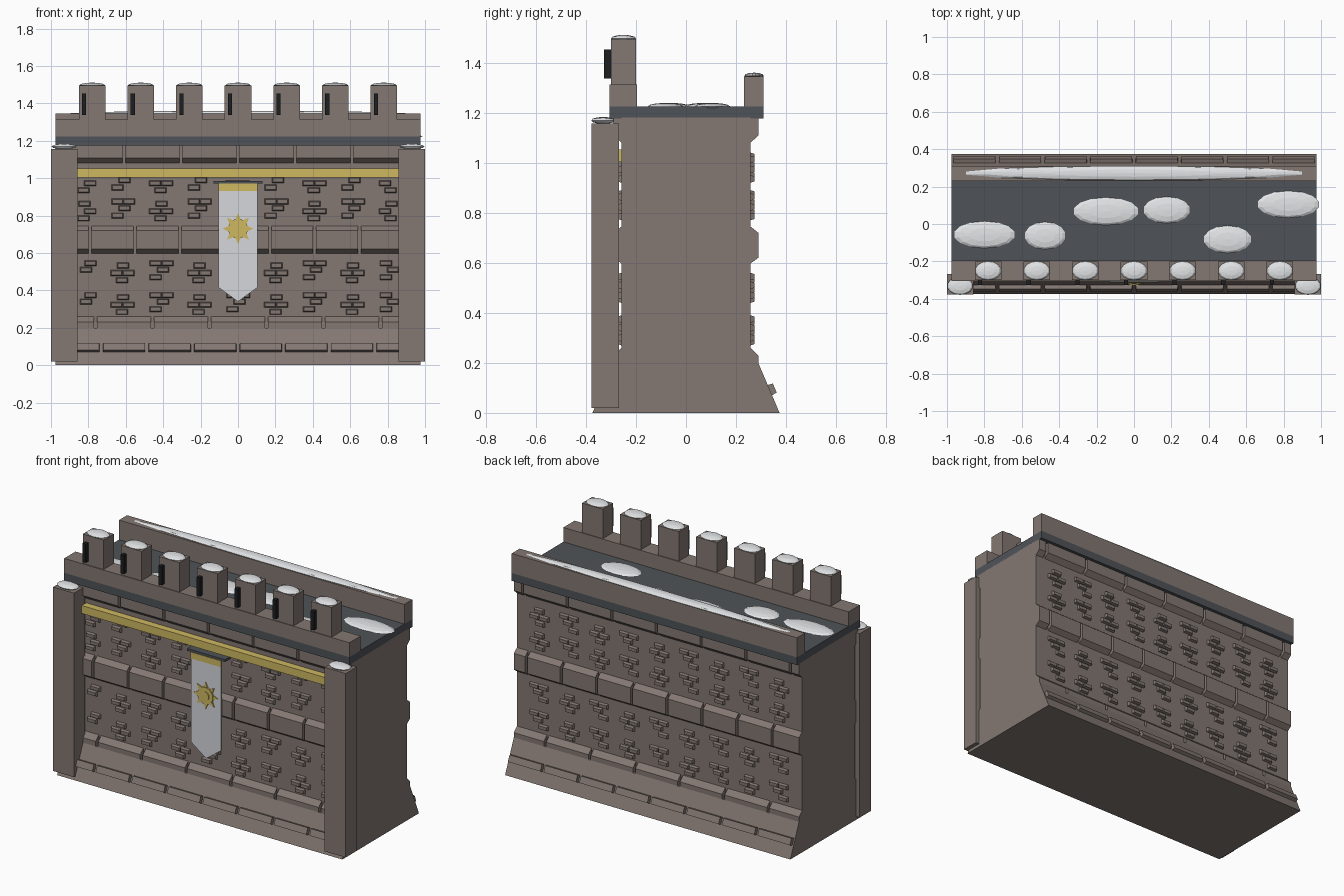
import bpy, bmesh, math
from mathutils import Matrix, Vector

if "Cube" in bpy.data.objects:
    bpy.data.objects.remove(bpy.data.objects["Cube"])


def material(name, rgb):
    m = bpy.data.materials.new(name)
    m.diffuse_color = (*rgb, 1)
    m.use_nodes = True
    m.node_tree.nodes["Principled BSDF"].inputs["Base Color"].default_value = m.diffuse_color
    return m


STONE = material("warm grey stone", (0.228, 0.187, 0.168))
SLATE = material("dark slate", (0.078, 0.086, 0.097))
SNOW = material("snow", (0.80, 0.82, 0.84))
CLOTH = material("pale cloth", (0.66, 0.68, 0.71))
GOLD = material("gold", (0.62, 0.48, 0.12))
BLACK = material("black opening", (0.012, 0.013, 0.015))


def finish(bm, name, mat):
    bmesh.ops.recalc_face_normals(bm, faces=bm.faces)
    me = bpy.data.meshes.new(name)
    bm.to_mesh(me)
    bm.free()
    me.materials.append(mat)
    ob = bpy.data.objects.new(name, me)
    bpy.context.collection.objects.link(ob)
    return ob


def box(bm, x0, x1, y0, y1, z0, z1):
    m = Matrix.Translation(((x0 + x1) / 2, (y0 + y1) / 2, (z0 + z1) / 2))
    bmesh.ops.create_cube(bm, size=1, matrix=m @ Matrix.Diagonal((x1 - x0, y1 - y0, z1 - z0, 1)))


def prism(bm, pts, a, b, axis="x"):
    """Extrude a closed 2D profile (y,z along x, or x,z along y) from a to b."""
    put = (lambda p, t: (t, p[0], p[1])) if axis == "x" else (lambda p, t: (p[0], t, p[1]))
    lo = [bm.verts.new(put(p, a)) for p in pts]
    hi = [bm.verts.new(put(p, b)) for p in pts]
    bm.faces.new(lo)
    bm.faces.new(hi[::-1])
    for i in range(len(pts)):
        j = (i + 1) % len(pts)
        bm.faces.new((lo[i], lo[j], hi[j], hi[i]))


def chamfered_stone(bm, w, d, h, matrix, c=0.007):
    """Block whose outer (+y) face is slightly smaller than its back."""
    r = bmesh.ops.create_cube(bm, size=1)["verts"]
    for v in r:
        k = c if v.co.y > 0 else 0
        v.co = Vector((math.copysign(w / 2 - k, v.co.x), v.co.y * d, math.copysign(h / 2 - k, v.co.z)))
    bmesh.ops.transform(bm, matrix=matrix, verts=r)


def simple_box(name, mat, *dims):
    bm = bmesh.new()
    box(bm, *dims)
    return finish(bm, name, mat)


W = 0.975       # half length of the wall
WALL = 0.258    # half thickness of the wall
FACE = 0.289    # how far the bands stand out

# Sloped base
bm = bmesh.new()
prism(bm, [(-0.374, 0), (0.374, 0), (FACE, 0.2), (-FACE, 0.2)], -W, W)
finish(bm, "sloped_base", STONE)

# Main wall
simple_box("main_wall", STONE, -W, W, -WALL, WALL, 0.19, 1.18)

# Projecting bands made of long blocks with narrow joints
bands = [
    ("lower_band", [(0.2, 0.2), (FACE, 0.2), (FACE, 0.23), (0.255, 0.262), (0.2, 0.262)], 0.305, 0.152),
    ("middle_band", [(0.2, 0.595), (0.255, 0.595), (FACE, 0.62), (FACE, 0.72), (0.255, 0.747), (0.2, 0.747)], 0.24, -0.07),
    ("upper_band", [(0.2, 1.078), (0.255, 1.078), (FACE, 1.108), (FACE, 1.176), (0.2, 1.176)], 0.305, 0.0),
]
for name, prof, step, off in bands:
    bm = bmesh.new()
    seams = [off + step * k for k in range(-5, 6) if abs(off + step * k) < W - 0.05]
    edges = [-W - 0.008] + seams + [W + 0.008]
    for s in (-1, 1):
        for a, b in zip(edges, edges[1:]):
            prism(bm, [(s * y, z) for y, z in prof], a + 0.008, b - 0.008)
    finish(bm, name, STONE)

# Row of blocks lying on the base slope, front and back
bm = bmesh.new()
for s in (-1, 1):
    for i in range(8):
        x = -0.853 + 0.2437 * i
        m = (Matrix.Diagonal((1, s, 1, 1)) @ Matrix.Translation((x, 0.340, 0.093))
             @ Matrix.Rotation(math.atan2(0.085, 0.2), 4, "X"))
        chamfered_stone(bm, 0.228, 0.032, 0.046, m, 0.003)
finish(bm, "base_blocks", STONE)

# Clusters of small raised stones on both wall faces
bm = bmesh.new()
shapes = [[(-0.03, 0.04), (0.008, 0.005), (-0.03, -0.035), (0.032, 0.04)],
          [(0.0, 0.028), (-0.034, -0.012), (0.03, -0.012), (-0.005, -0.05)]]
for s in (-1, 1):
    for row, z in enumerate((0.335, 0.505, 0.835, 0.985)):
        for k in range(9):
            for dx, dz in shapes[(k + row // 2) % 2]:
                x = -0.82 + 0.205 * k + dx
                zz = z + dz
                if s < 0 and (abs(x) > 0.83 or zz > 0.99):
                    continue
                m = Matrix.Diagonal((1, s, 1, 1)) @ Matrix.Translation((x, WALL + 0.005, zz))
                chamfered_stone(bm, 0.068, 0.022, 0.034, m)
finish(bm, "raised_stones", STONE)

# Front corner pillars
for s, side in ((-1, "left"), (1, "right")):
    x0, x1 = sorted((s * 0.857, s * 1.0))
    simple_box(side + "_pillar", STONE, x0, x1, -0.377, -0.268, 0.02, 1.157)

# Walkway, parapets and battlements
simple_box("walkway_slab", SLATE, -W, W, -0.305, 0.309, 1.176, 1.224)
simple_box("front_parapet", STONE, -W, W, -0.305, -0.195, 1.224, 1.313)
simple_box("back_parapet", STONE, -W, W, 0.231, 0.309, 1.224, 1.345)
merlons = [-0.78 + 0.26 * i for i in range(7)]
bm = bmesh.new()
for x in merlons:
    box(bm, x - 0.071, x + 0.071, -0.3, -0.2, 1.31, 1.495)
finish(bm, "merlons", STONE)
bm = bmesh.new()
for x in merlons:
    box(bm, x - 0.054, x - 0.032, -0.327, -0.295, 1.337, 1.452)
finish(bm, "arrow_slits", BLACK)

# Gold strip across the front
simple_box("gold_strip", GOLD, -0.857, 0.857, -0.302, -0.25, 1.003, 1.052)


# Snow: flattened faceted mounds
def mound(bm, x, y, z, rx, ry, h):
    m = Matrix.Translation((x, y, z)) @ Matrix.Diagonal((rx, ry, h, 1))
    bmesh.ops.create_uvsphere(bm, u_segments=14, v_segments=6, radius=1, matrix=m)


bm = bmesh.new()
for x, y, rx, ry in [(-0.8, -0.057, 0.165, 0.072), (-0.475, -0.062, 0.11, 0.073),
                     (-0.15, 0.068, 0.176, 0.074), (0.175, 0.075, 0.125, 0.071),
                     (0.5, -0.082, 0.128, 0.073), (0.825, 0.105, 0.167, 0.072)]:
    mound(bm, x, y, 1.224, rx, ry, 0.015)
finish(bm, "walkway_snow", SNOW)
bm = bmesh.new()
for x in merlons:
    mound(bm, x, -0.25, 1.497, 0.07, 0.05, 0.014)
finish(bm, "merlon_snow", SNOW)
bm = bmesh.new()
for x in (-0.93, 0.93):
    mound(bm, x, -0.331, 1.169, 0.069, 0.048, 0.014)
finish(bm, "pillar_snow", SNOW)
bm = bmesh.new()
mound(bm, 0, 0.272, 1.347, 0.92, 0.039, 0.013)
finish(bm, "parapet_snow", SNOW)

# Banner with pointed end, gold heading and hanging rod
bm = bmesh.new()
prism(bm, [(-0.103, 0.97), (0.103, 0.97), (0.103, 0.415), (0, 0.34), (-0.103, 0.415)], -0.312, -0.302, "y")
finish(bm, "banner_cloth", CLOTH)
simple_box("banner_heading", GOLD, -0.103, 0.103, -0.315, -0.302, 0.932, 0.971)
simple_box("banner_rod", SLATE, -0.13, 0.13, -0.312, -0.25, 0.971, 0.985)

# Sun emblem: eight-pointed star under a disc with a ring
bm = bmesh.new()
star = []
for i in range(16):
    r, a = (0.083 if i % 2 == 0 else 0.046), math.pi * i / 8
    star.append((r * math.sin(a), 0.73 + r * math.cos(a)))
prism(bm, star, -0.318, -0.311, "y")


def circle(r, n=16):
    return [(r * math.sin(2 * math.pi * i / n), 0.73 + r * math.cos(2 * math.pi * i / n)) for i in range(n)]


prism(bm, circle(0.053), -0.322, -0.311, "y")
prism(bm, circle(0.028), -0.326, -0.311, "y")
finish(bm, "sun_emblem", GOLD)
